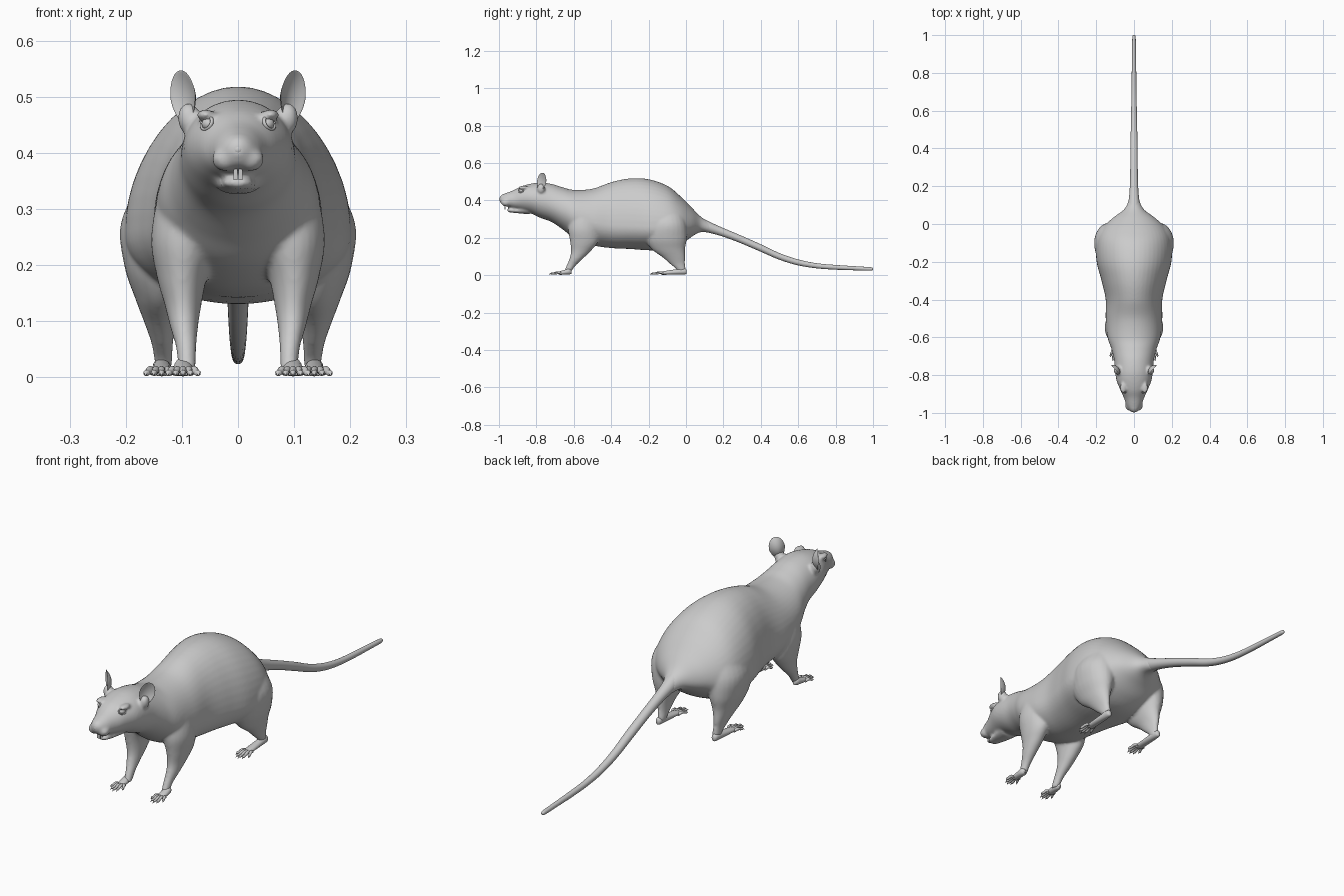
import bpy, bmesh, math
from mathutils import Vector, Matrix

if "Cube" in bpy.data.objects:
    bpy.data.objects.remove(bpy.data.objects["Cube"])

fur = bpy.data.materials.new("fur_grey")
fur.diffuse_color = (0.6, 0.6, 0.6, 1)
fur.use_nodes = True
fur.node_tree.nodes["Principled BSDF"].inputs["Base Color"].default_value = fur.diffuse_color


def spline(rows, steps):
    """Catmull-Rom resampling of rows of numbers."""
    out = []
    for i in range(len(rows) - 1):
        p0, p1, p2 = rows[max(i - 1, 0)], rows[i], rows[i + 1]
        p3 = rows[min(i + 2, len(rows) - 1)]
        for s in range(steps):
            t = s / steps
            out.append([0.5 * (2 * b + (c - a) * t + (2 * a - 5 * b + 4 * c - d) * t * t
                               + (3 * b - a - 3 * c + d) * t ** 3)
                        for a, b, c, d in zip(p0, p1, p2, p3)])
    return out + [list(rows[-1])]


def loft(bm, rows, plane="xz", n=32, steps=5):
    """Rows: centre x, y, z, half width, extent up (or back), extent down (or front)."""
    rings = []
    for x, y, z, a, up, dn in spline(rows, steps):
        ring = []
        for k in range(n):
            t = 2 * math.pi * k / n
            u, v = a * math.cos(t), math.sin(t)
            v *= up if v > 0 else dn
            ring.append(bm.verts.new((x + u, y, z + v) if plane == "xz" else (x + u, y + v, z)))
        rings.append(ring)
    for r, q in zip(rings, rings[1:]):
        for k in range(n):
            bm.faces.new((r[k], r[(k + 1) % n], q[(k + 1) % n], q[k]))
    bm.faces.new(rings[0])
    bm.faces.new(rings[-1])


def ball(bm, loc, radii, rot=Matrix.Identity(4), seg=20):
    m = Matrix.Translation(loc) @ rot @ Matrix.Diagonal((*radii, 1))
    return bmesh.ops.create_uvsphere(bm, u_segments=seg, v_segments=seg // 2, radius=1, matrix=m)["verts"]


def finish(bm, name, angle=60):
    bmesh.ops.recalc_face_normals(bm, faces=bm.faces)
    me = bpy.data.meshes.new(name)
    bm.to_mesh(me)
    bm.free()
    ob = bpy.data.objects.new(name, me)
    bpy.context.collection.objects.link(ob)
    me.materials.append(fur)
    bpy.ops.object.select_all(action="DESELECT")
    bpy.context.view_layer.objects.active = ob
    ob.select_set(True)
    bpy.ops.object.shade_smooth_by_angle(angle=math.radians(angle))
    return ob


# Body, head and legs, fused into one smooth skin
bm = bmesh.new()
torso = [  # y, top, bottom, height of widest point, half width
    (-.997, .418, .395, .407, .01), (-.985, .43, .378, .402, .026), (-.96, .44, .368, .40, .04),
    (-.92, .455, .355, .40, .054), (-.88, .475, .345, .41, .072), (-.83, .489, .33, .41, .092),
    (-.78, .495, .307, .40, .10), (-.72, .488, .285, .38, .105), (-.66, .47, .245, .35, .12),
    (-.60, .456, .20, .32, .14), (-.5, .462, .16, .28, .15), (-.4, .497, .145, .265, .15),
    (-.3, .517, .14, .26, .172), (-.2, .513, .133, .255, .198), (-.1, .478, .133, .255, .20),
    (-.03, .422, .16, .26, .175), (.03, .362, .205, .27, .115), (.08, .312, .23, .265, .05),
    (.14, .275, .223, .249, .024)]
loft(bm, [(0, y, c, w, t - c, c - b) for y, t, b, c, w in torso], n=48)

# Lower jaw
loft(bm, [(0, -.955, .348, .012, .006, .006), (0, -.945, .347, .024, .01, .011),
          (0, -.90, .345, .034, .012, .014), (0, -.84, .35, .045, .02, .025)], n=20)

front_leg = [(.085, -.55, .34, .055, .09, .07), (.095, -.55, .25, .06, .09, .08),
             (.1, -.545, .18, .045, .075, .075), (.098, -.56, .13, .033, .052, .055),
             (.096, -.585, .09, .025, .036, .038), (.092, -.615, .05, .018, .024, .024),
             (.091, -.635, .012, .016, .018, .02)]
hind_leg = [(.11, -.11, .37, .05, .08, .08), (.13, -.10, .28, .078, .10, .12),
            (.137, -.10, .20, .066, .105, .12), (.138, -.09, .14, .045, .085, .095),
            (.138, -.065, .095, .028, .06, .06), (.135, -.045, .06, .019, .04, .04),
            (.133, -.025, .03, .016, .024, .026), (.133, -.025, .012, .013, .018, .022)]
for s in (1, -1):
    for leg in (front_leg, hind_leg):
        loft(bm, [(s * r[0], *r[1:]) for r in leg], plane="xy", n=24)
    ball(bm, (s * .022, -.963, .389), (.025, .026, .022))        # whisker pad
    ball(bm, (s * .058, -.868, .468), (.016, .03, .010))         # brow
    ball(bm, (s * .088, -.775, .462), (.020, .022, .028))        # ear root
body = finish(bm, "body")
mod = body.modifiers.new("fuse", "REMESH")
mod.mode, mod.voxel_size, mod.use_smooth_shade = "VOXEL", 0.006, True
mod = body.modifiers.new("soften", "SMOOTH")
mod.factor, mod.iterations = 0.5, 7

# Tail
bm = bmesh.new()
tail = [(.06, .285, .034), (.11, .262, .03), (.18, .236, .023), (.28, .197, .020), (.4, .145, .019),
        (.5, .10, .017), (.6, .068, .015), (.7, .05, .013), (.8, .042, .012), (.9, .037, .0105),
        (.985, .033, .009), (1.0, .033, .004)]
loft(bm, [(0, y, z, r, r * 1.05, r * 1.05) for y, z, r in tail], n=20, steps=4)
finish(bm, "tail")


def foot(name, s, x, heel, ball_y, tip, half, toes):
    """Flat sole from heel to ball, with a fan of knuckled, clawed toes."""
    bm = bmesh.new()
    mid = (heel + ball_y) / 2
    loft(bm, [(s * x, heel, .018, .006, .008, .010), (s * x, heel - .012, .02, .014, .016, .016),
              (s * x, mid, .016, .017, .014, .013), (s * x, ball_y, .011, half * .75, .009, .009),
              (s * x, ball_y - .008, .009, half * .6, .004, .005)], n=16)
    for k in range(toes):
        f = 2 * k / (toes - 1) - 1
        end = tip + abs(f) ** 2 * .028
        x0, x1 = s * (x + f * half * .65), s * (x + f * half * 1.25)
        path = [(0, .009, .006), (.35, .014, .0065), (.65, .009, .0055), (.82, .008, .0055),
                (.88, .008, .003), (1, .003, .0008)]
        loft(bm, [(x0 + (x1 - x0) * t, ball_y + .008 + (end - ball_y - .008) * t, z, r, r, r)
                  for t, z, r in path], n=10, steps=3)
    finish(bm, name)


for s, side in ((1, "right"), (-1, "left")):
    foot("front_foot_" + side, s, .098, -.612, -.675, -.733, .023, 5)
    foot("hind_foot_" + side, s, .136, .004, -.125, -.195, .024, 5)

    # Cupped ear facing forward and outward
    bm = bmesh.new()
    for v in ball(bm, (0, 0, 0), (1, 1, 1), seg=32):
        x, y, z = v.co
        rim = x * x + z * z
        depth = .020 * (1 - rim) if y > 0 else .013 * (1 - rim) - .004 * math.sqrt(max(0, 1 - rim))
        width = .033 * (1 - .22 * max(0, -z))
        v.co = (x * width, depth, z * .049)
    turn = Matrix.Rotation(s * math.radians(12), 4, "Y")
    turn = Matrix.Rotation(s * math.radians(48), 4, "Z") @ turn
    bmesh.ops.transform(bm, verts=bm.verts, matrix=Matrix.Translation((s * .098, -.772, .499)) @ turn)
    finish(bm, "ear_" + side)

    # Eye with a lid ring
    bm = bmesh.new()
    out = Vector((s * .78, -.5, .35))
    face = out.to_track_quat("Z", "Y").to_matrix().to_4x4()
    centre = Vector((s * .0555, -.882, .453))
    ball(bm, centre - out * .004, (.0135, .0115, .012), face)
    ring = []
    for k in range(28):
        t = 2 * math.pi * k / 28
        ring.append([bm.verts.new(centre + face.to_3x3() @ Vector((
            (.0155 + .0028 * math.cos(u)) * math.cos(t), (.012 + .0028 * math.cos(u)) * math.sin(t),
            .0035 * math.sin(u)))) for u in (math.pi * j / 4 for j in range(8))])
    for k in range(28):
        a, b = ring[k], ring[(k + 1) % 28]
        for j in range(8):
            bm.faces.new((a[j], a[(j + 1) % 8], b[(j + 1) % 8], b[j]))
    finish(bm, "eye_" + side)

# Nose tip with two lobes
bm = bmesh.new()
ball(bm, (0, -.986, .406), (.012, .012, .011))
for s in (1, -1):
    ball(bm, (s * .009, -.985, .402), (.008, .009, .007))
finish(bm, "nose")

# Incisors, upper and lower pairs
bm = bmesh.new()
for s in (1, -1):
    for y, z, h in ((-.967, .365, .013), (-.95, .354, .009)):
        m = Matrix.Translation((s * .0042, y, z)) @ Matrix.Diagonal((.0075, .005, 2 * h, 1))
        bmesh.ops.create_cube(bm, size=1, matrix=m)
finish(bm, "incisors", 30)
